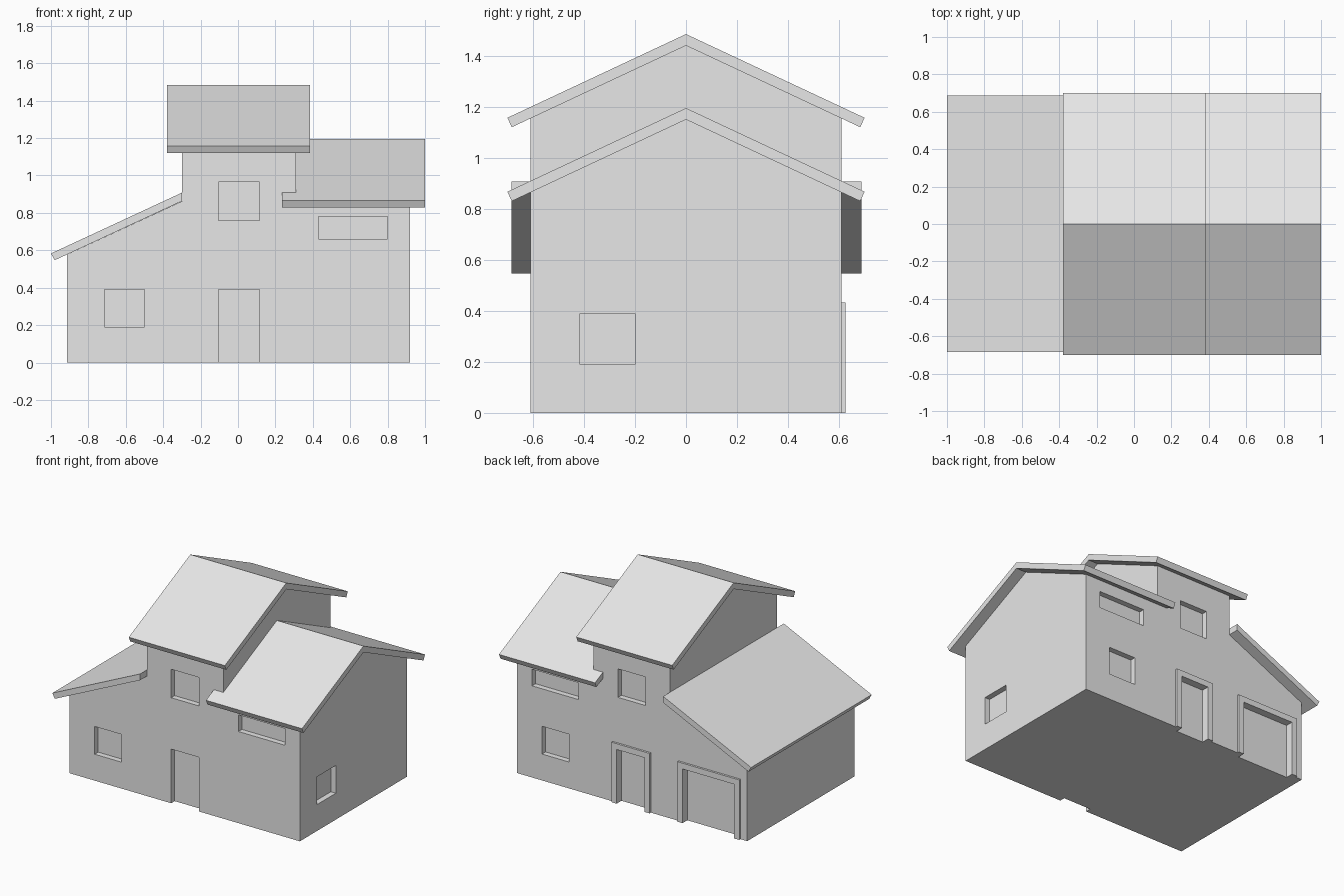
import bpy, bmesh
from mathutils import Vector

cube = bpy.data.objects.get("Cube")
if cube:
    bpy.data.objects.remove(cube, do_unlink=True)

grey = bpy.data.materials.new("plain_grey")
grey.use_nodes = True
grey.diffuse_color = (0.8, 0.8, 0.8, 1)
grey.node_tree.nodes["Principled BSDF"].inputs["Base Color"].default_value = (0.8, 0.8, 0.8, 1)


def prism(name, profile, axis, start, end):
    """Extrude a (horizontal, z) profile along x or y."""
    def place(p, t):
        return Vector((t, p[0], p[1])) if axis == "x" else Vector((p[0], t, p[1]))
    bm = bmesh.new()
    face = bm.faces.new([bm.verts.new(place(p, start)) for p in profile])
    new = bmesh.ops.extrude_face_region(bm, geom=[face])["geom"]
    shift = place((0, 0), end - start)
    bmesh.ops.translate(bm, vec=shift, verts=[g for g in new if isinstance(g, bmesh.types.BMVert)])
    bmesh.ops.recalc_face_normals(bm, faces=bm.faces)
    mesh = bpy.data.meshes.new(name)
    bm.to_mesh(mesh)
    bm.free()
    mesh.materials.append(grey)
    obj = bpy.data.objects.new(name, mesh)
    bpy.context.collection.objects.link(obj)
    return obj


def rect(a, b, low, high):
    return [(a, low), (b, low), (b, high), (a, high)]


def apply_boolean(target, tool, operation):
    mod = target.modifiers.new(operation, "BOOLEAN")
    mod.operation, mod.solver, mod.object = operation, "EXACT", tool
    bpy.context.view_layer.objects.active = target
    bpy.ops.object.modifier_apply(modifier=mod.name)
    bpy.data.objects.remove(tool, do_unlink=True)


WALL = 0.61      # half depth of the house
SLOPE = 0.468
DEPTH = 0.04     # recess of windows and doors
THICK = 0.045    # vertical roof thickness


def gable_profile(peak):
    eave = peak - WALL * SLOPE
    return [(-WALL, 0), (WALL, 0), (WALL, eave), (0, peak), (-WALL, eave)]


# Walls: tall middle, gabled wing and lean-to wing joined as one shell
walls = prism("walls", gable_profile(1.44), "x", -0.30, 0.31)
wing = prism("gabled_wing", gable_profile(1.15), "x", 0.25, 0.92)
lean = prism("lean_to_wing", [(-0.915, 0), (-0.25, 0), (-0.25, 0.885), (-0.915, 0.577)],
             "y", -WALL, WALL)
apply_boolean(walls, wing, "UNION")
apply_boolean(walls, lean, "UNION")

# Openings: windows, doors and garage recessed into the walls
openings = {
    -1: [(-0.715, -0.50, 0.19, 0.39), (-0.105, 0.115, -0.1, 0.39),
         (-0.105, 0.115, 0.76, 0.965), (0.43, 0.80, 0.66, 0.78)],
    1: [(0.505, 0.72, 0.19, 0.39), (-0.105, 0.115, -0.1, 0.39),
        (-0.105, 0.115, 0.76, 0.965), (0.43, 0.80, 0.66, 0.78),
        (-0.82, -0.41, -0.1, 0.39)],
}
for side, holes in openings.items():
    for hole in holes:
        cutter = prism("opening", rect(*hole), "y", side * (WALL - DEPTH), side * (WALL + 0.1))
        apply_boolean(walls, cutter, "DIFFERENCE")
cutter = prism("opening", rect(-0.415, -0.20, 0.19, 0.39), "x", 0.92 - DEPTH, 1.02)
apply_boolean(walls, cutter, "DIFFERENCE")


# Gabled roofs
def gable_roof(name, peak, start, end):
    half = [(0.70, peak - 0.328), (0.683, peak - 0.365)]
    profile = [(0, peak)] + half + [(0, peak - THICK)]
    profile += [(-y, z) for y, z in reversed(half)]
    prism(name, profile, "x", start, end)


gable_roof("middle_roof", 1.485, -0.38, 0.385)
gable_roof("wing_roof", 1.195, 0.235, 1.0)

# Lean-to roof
prism("lean_to_roof", [(-1.0, 0.583), (-0.98, 0.547), (-0.30, 0.863), (-0.30, 0.908)],
      "y", -0.685, 0.688)


# Raised surrounds of the back door and garage
def surround(name, a, b, top, width):
    outer = [(a - width, 0), (a - width, top + width), (b + width, top + width), (b + width, 0)]
    inner = [(b, 0), (b, top), (a, top), (a, 0)]
    prism(name, outer + inner, "y", WALL, WALL + 0.015)


surround("back_door_surround", -0.105, 0.115, 0.39, 0.042)
surround("garage_surround", -0.82, -0.41, 0.39, 0.042)
